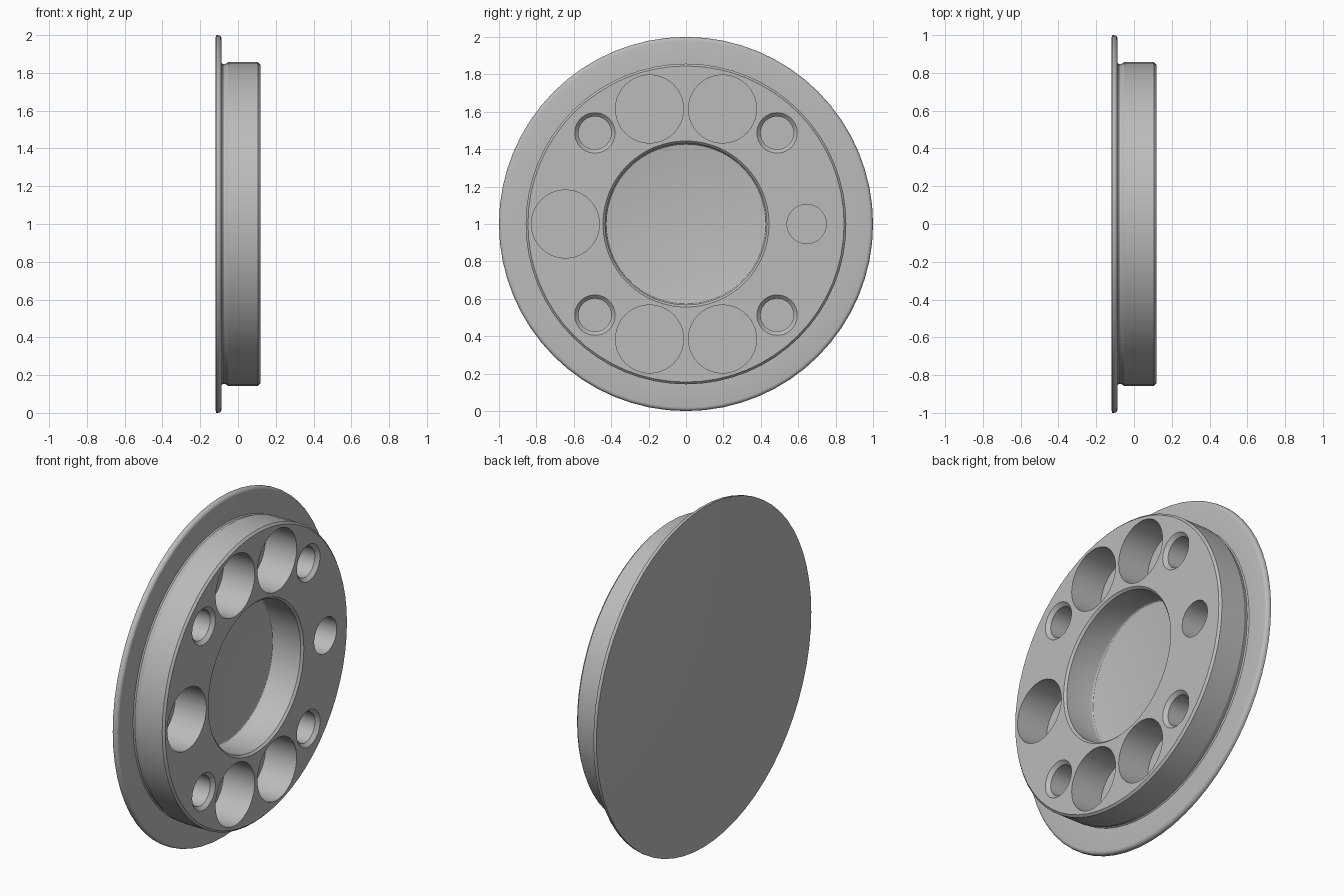
import bpy
import bmesh
from math import pi, cos, sin
from mathutils import Vector, Matrix

old = bpy.data.objects.get("Cube")
if old:
    bpy.data.objects.remove(old, do_unlink=True)

AXIS_Z = 1.0
FACE_X = 0.118     # drilled face
FLOOR_X = -0.085   # bottom of the drilled holes

grey = bpy.data.materials.new("plain grey")
grey.use_nodes = True
COLOUR = (0.5, 0.5, 0.5, 1)
grey.diffuse_color = COLOUR
grey.node_tree.nodes["Principled BSDF"].inputs["Base Color"].default_value = COLOUR


def lathe(name, profile, sides, y=0.0, z=0.0):
    """Turn an (x, radius) profile around an axis parallel to x."""
    bm = bmesh.new()
    verts = [bm.verts.new((x, 0, r)) for x, r in profile]
    edges = [bm.edges.new(pair) for pair in zip(verts, verts[1:])]
    bmesh.ops.spin(bm, geom=verts + edges, cent=(0, 0, 0), axis=(1, 0, 0),
                   angle=2 * pi, steps=sides, use_merge=True)
    bmesh.ops.remove_doubles(bm, verts=bm.verts, dist=1e-5)
    bmesh.ops.holes_fill(bm, edges=[e for e in bm.edges if e.is_boundary], sides=0)
    bmesh.ops.recalc_face_normals(bm, faces=bm.faces)
    bmesh.ops.translate(bm, verts=bm.verts, vec=Vector((0, y, AXIS_Z + z)))
    mesh = bpy.data.meshes.new(name)
    bm.to_mesh(mesh)
    bm.free()
    mesh.materials.append(grey)
    obj = bpy.data.objects.new(name, mesh)
    bpy.context.collection.objects.link(obj)
    return obj


def arc(x, r, radius, start, end, steps=4):
    """Points of a rounded corner, angles measured from +x towards the rim."""
    return [(x + radius * cos(a), r + radius * sin(a))
            for a in (start + (end - start) * i / steps for i in range(steps + 1))]


# Flanged body with relief groove, chamfered edges and central bore
profile = [(-0.118, 0.99), (-0.116, 1.0)]
profile += arc(-0.107, 0.98, 0.02, pi / 2, 0)
profile += [(-0.087, 0.852), (-0.08, 0.846), (-0.068, 0.847), (-0.052, 0.857),
            (FACE_X - 0.012, 0.857), (FACE_X, 0.845),
            (FACE_X, 0.444), (FACE_X - 0.012, 0.432), (-0.062, 0.432)]
profile += arc(-0.062, 0.42, 0.012, pi / 2, pi, 3)[1:]
body = lathe("flanged_body", profile, 64)

# Hole cutters
OUT = FACE_X + 0.05
cutters = []


def hole(name, y, z, radius, countersink=0.0):
    inner = radius - countersink
    shape = [(FLOOR_X, inner)]
    if countersink:
        shape += [(FACE_X - countersink, inner), (FACE_X, radius)]
    shape.append((OUT, radius))
    cutters.append(lathe(name, shape, 40, y, z))


for side in (-1, 1):
    for level in (-1, 1):
        hole("large_pocket_cutter", side * 0.195, level * 0.615, 0.182)
        hole("countersunk_hole_cutter", side * 0.487, level * 0.487, 0.108, 0.02)
hole("side_pocket_cutter", -0.645, 0, 0.182)
hole("pin_hole_cutter", 0.645, 0, 0.105)

# Drill the holes and bake the result
for cutter in cutters:
    drill = body.modifiers.new("drill", 'BOOLEAN')
    drill.operation = 'DIFFERENCE'
    drill.solver = 'EXACT'
    drill.object = cutter

bpy.ops.object.select_all(action='DESELECT')
body.select_set(True)
bpy.context.view_layer.objects.active = body
for modifier in list(body.modifiers):
    bpy.ops.object.modifier_apply(modifier=modifier.name)
for cutter in cutters:
    bpy.data.objects.remove(cutter, do_unlink=True)

bpy.ops.object.shade_smooth_by_angle(angle=pi / 6)
